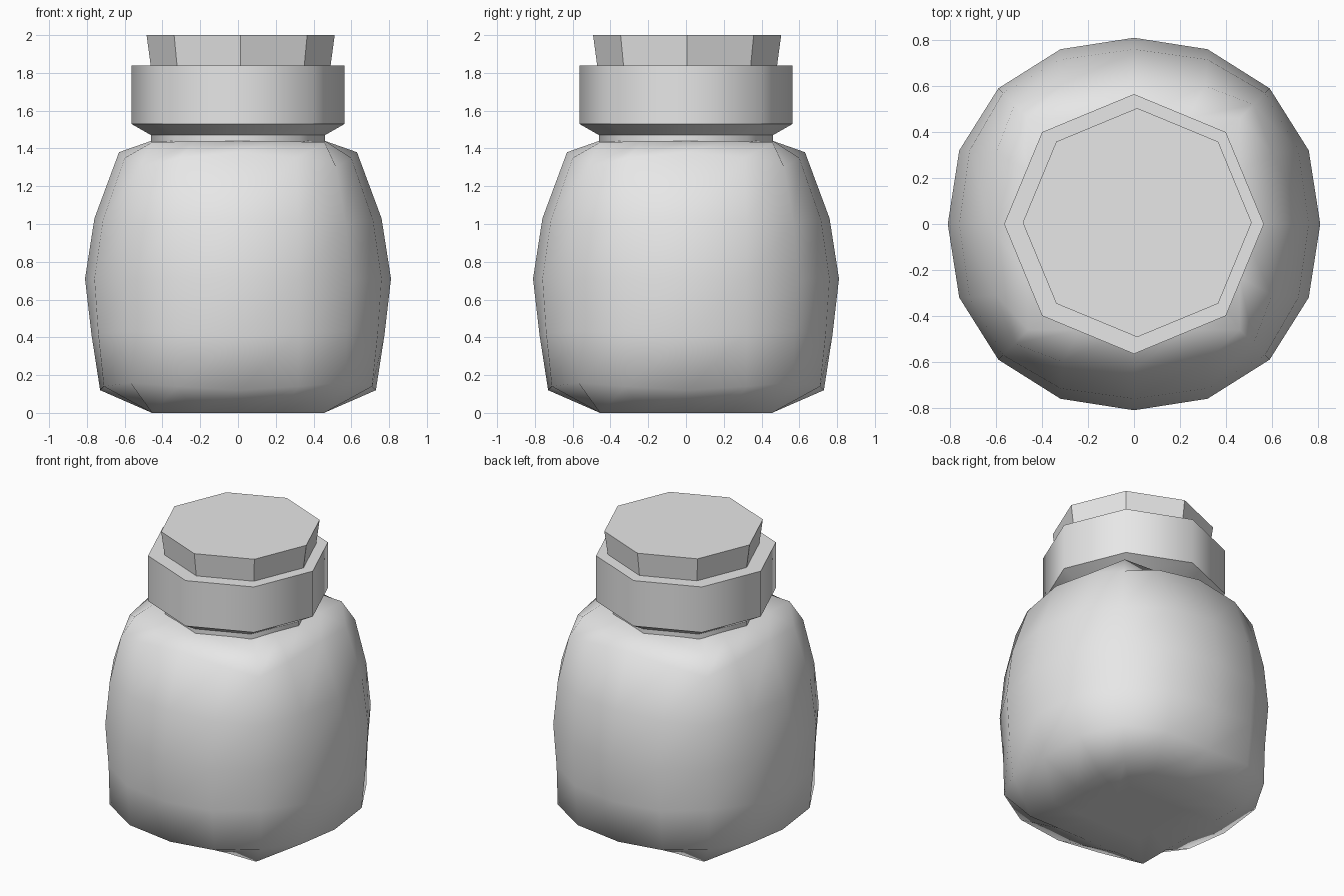
import bpy, math

cube = bpy.data.objects.get("Cube")
if cube:
    bpy.data.objects.remove(cube, do_unlink=True)

grey = bpy.data.materials.new("plain_grey")
grey.use_nodes = True
grey.diffuse_color = (0.8, 0.8, 0.8, 1)
grey.node_tree.nodes["Principled BSDF"].inputs["Base Color"].default_value = (0.8, 0.8, 0.8, 1)


def loft(name, rings):
    """Skin equal-length rings of points and cap both ends."""
    n = len(rings[0])
    verts = [p for ring in rings for p in ring]
    faces = [(r * n + i, r * n + (i + 1) % n, (r + 1) * n + (i + 1) % n, (r + 1) * n + i)
             for r in range(len(rings) - 1) for i in range(n)]
    faces.append(tuple(reversed(range(n))))
    faces.append(tuple(range(len(verts) - n, len(verts))))
    mesh = bpy.data.meshes.new(name)
    mesh.from_pydata(verts, [], faces)
    mesh.materials.append(grey)
    obj = bpy.data.objects.new(name, mesh)
    bpy.context.collection.objects.link(obj)
    return obj


def octagon(radius, z, dx=0, dy=0):
    return [(dx + radius * math.cos(i * math.pi / 4),
             dy + radius * math.sin(i * math.pi / 4), z) for i in range(8)]


def rounded_ring(axis, side, corner):
    """Sixteen points from the middle, quarter and corner of one side."""
    (ax, az), (sx, sy, sz), (cx, cz) = axis, side, corner
    quarter = [(ax, 0, az), (sx, sy, sz), (cx, cx, cz), (sy, sx, sz)]
    ring = []
    for _ in range(4):
        ring += quarter
        quarter = [(-y, x, z) for x, y, z in quarter]
    return ring


def square_ring(half, z, corner_z):
    return rounded_ring((half, z), (half, half / 2, z), (half, corner_z))


# Jar body: square base and shoulder with bulging sides
body = loft("jar_body", [
    square_ring(0.23, 0, 0),
    square_ring(0.455, 0, 0),
    rounded_ring((0.73, 0.12), (0.71, 0.32, 0.14), (0.57, 0.16)),
    rounded_ring((0.775, 0.41), (0.74, 0.32, 0.42), (0.575, 0.43)),
    rounded_ring((0.81, 0.71), (0.76, 0.32, 0.71), (0.59, 0.71)),
    rounded_ring((0.76, 1.03), (0.715, 0.32, 1.02), (0.57, 1.0)),
    rounded_ring((0.63, 1.38), (0.60, 0.31, 1.35), (0.52, 1.3)),
    square_ring(0.46, 1.44, 1.43),
    square_ring(0.23, 1.44, 1.44),
])
body.data.shade_smooth()

# Neck flaring into the thick rim
rim = loft("neck_and_rim", [octagon(r, z) for r, z in
                            ((0.46, 1.42), (0.46, 1.47), (0.565, 1.53), (0.565, 1.84))])
bpy.ops.object.select_all(action="DESELECT")
rim.select_set(True)
bpy.context.view_layer.objects.active = rim
bpy.ops.object.shade_smooth_by_angle(angle=math.radians(50))

# Tapered stopper, set slightly off centre
loft("stopper", [octagon(0.475, 1.83, 0.014, 0.006), octagon(0.498, 2.0, 0.014, 0.006)])
